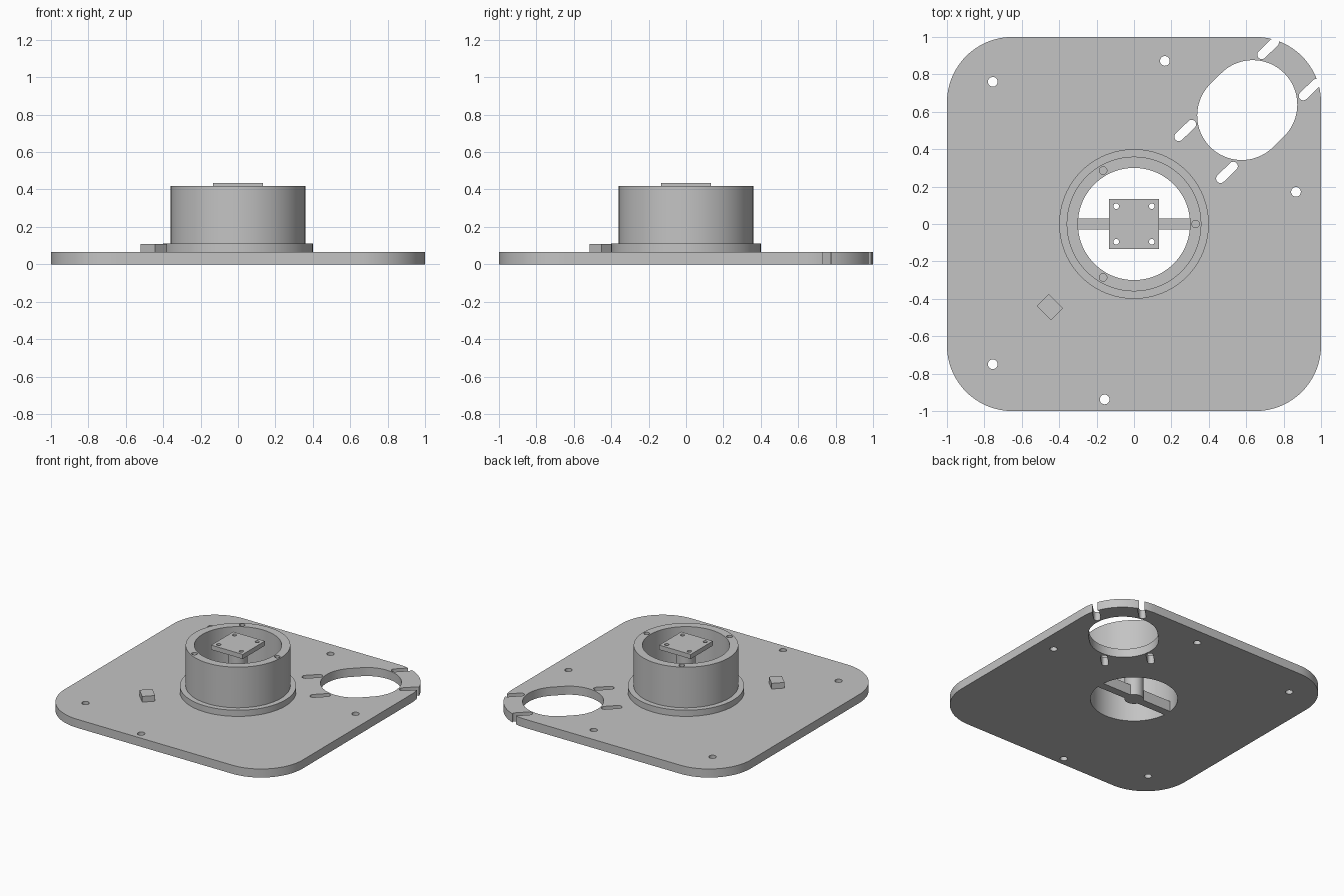
import bpy, bmesh
from math import sin, cos, pi, radians, atan2
from mathutils import Vector

if "Cube" in bpy.data.objects:
    bpy.data.objects.remove(bpy.data.objects["Cube"])

grey = bpy.data.materials.new("satin grey")
grey.use_nodes = True
grey.diffuse_color = (0.55, 0.55, 0.55, 1)
grey.node_tree.nodes["Principled BSDF"].inputs["Base Color"].default_value = grey.diffuse_color


def arc(centre, r, start, end, steps):
    return [(centre[0] + r * cos(start + (end - start) * i / steps),
             centre[1] + r * sin(start + (end - start) * i / steps)) for i in range(steps + 1)]


def circle(x, y, r, steps=24):
    return arc((x, y), r, 0, 2 * pi, steps)[:-1]


def slot(a, b, r, steps=16):
    t = atan2(b[1] - a[1], b[0] - a[0])
    return arc(b, r, t - pi / 2, t + pi / 2, steps) + arc(a, r, t + pi / 2, t + 3 * pi / 2, steps)


def rectangle(w, d, x=0, y=0, angle=0):
    c, s = cos(angle), sin(angle)
    return [(x + u * c - v * s, y + u * s + v * c) for u, v in
            ((-w / 2, -d / 2), (w / 2, -d / 2), (w / 2, d / 2), (-w / 2, d / 2))]


def finish(name, bm):
    bmesh.ops.recalc_face_normals(bm, faces=bm.faces)
    mesh = bpy.data.meshes.new(name)
    bm.to_mesh(mesh)
    bm.free()
    mesh.materials.append(grey)
    ob = bpy.data.objects.new(name, mesh)
    bpy.context.collection.objects.link(ob)
    return ob


def prisms(name, outlines, z0, z1):
    """Extrude one or more outlines between two heights."""
    bm = bmesh.new()
    for outline in outlines:
        face = bm.faces.new([bm.verts.new((x, y, z0)) for x, y in outline])
        top = bmesh.ops.extrude_face_region(bm, geom=[face])["geom"]
        bmesh.ops.translate(bm, vec=(0, 0, z1 - z0),
                            verts=[v for v in top if isinstance(v, bmesh.types.BMVert)])
    return finish(name, bm)


def lathe(name, profile, steps=96):
    """Revolve a closed profile about the z axis."""
    bm = bmesh.new()
    rings = [[bm.verts.new((r * cos(2 * pi * i / steps), r * sin(2 * pi * i / steps), z))
              for r, z in profile] for i in range(steps)]
    for i in range(steps):
        a, b = rings[i], rings[(i + 1) % steps]
        for j in range(len(profile)):
            k = (j + 1) % len(profile)
            bm.faces.new((a[j], b[j], b[k], a[k]))
    return finish(name, bm)


def select(ob):
    bpy.ops.object.select_all(action="DESELECT")
    ob.select_set(True)
    bpy.context.view_layer.objects.active = ob


def cut(ob, outlines, z0, z1):
    cutter = prisms("cutter", outlines, z0, z1)
    cutter.hide_render = True
    mod = ob.modifiers.new("holes", "BOOLEAN")
    mod.operation, mod.solver, mod.object = "DIFFERENCE", "EXACT", cutter
    select(ob)
    bpy.ops.object.modifier_apply(modifier=mod.name)
    bpy.data.objects.remove(cutter)


T = 0.065  # plate thickness

# Rounded base plate with bore, oblong opening, slots and screw holes
corner = 0.35
e = 1 - corner
outline = []
for i, (sx, sy) in enumerate(((1, 1), (-1, 1), (-1, -1), (1, -1))):
    outline += arc((sx * e, sy * e), corner, i * pi / 2, (i + 1) * pi / 2, 24)
plate = prisms("base_plate", [outline], 0, T)
openings = [circle(0, 0, 0.3, 96), slot((0.576, 0.58), (0.635, 0.638), 0.238, 40)]
for x, y in ((-0.755, 0.76), (-0.755, -0.75), (-0.157, -0.938), (0.165, 0.872), (0.866, 0.172)):
    openings.append(circle(x, y, 0.026))
for x, y in ((0.24, 0.467), (0.463, 0.243), (0.683, 0.905), (0.905, 0.685)):
    openings.append(slot((x, y), (x + 0.068, y + 0.066), 0.024))
cut(plate, openings, -0.1, 0.2)

# Flanged round housing with three blind holes in the rim
housing = lathe("housing", [(0.3, T), (0.4, T), (0.4, 0.112), (0.36, 0.112), (0.36, 0.42), (0.3, 0.42)])
cut(housing, [circle(0.33 * cos(a), 0.33 * sin(a), 0.02) for a in (0, 2 * pi / 3, -2 * pi / 3)], 0.32, 0.5)

# Cross bar, centre post and drilled mounting pad
bar = prisms("cross_bar", [rectangle(0.604, 0.06)], 0, 0.08)
post = prisms("centre_post", [circle(0, 0, 0.065, 40)], 0, 0.405)
pad = prisms("mounting_pad", [rectangle(0.265, 0.265)], 0.4, 0.435)
cut(pad, [circle(x, y, 0.015) for x in (-0.095, 0.095) for y in (-0.095, 0.095)], 0.3, 0.5)

# Small locating block turned on the plate
block = prisms("locating_block", [rectangle(0.108, 0.09, -0.45, -0.445, radians(-45))], T, 0.108)

for ob in (plate, housing, bar, post, pad, block):
    select(ob)
    bpy.ops.object.shade_smooth_by_angle(angle=radians(30))
